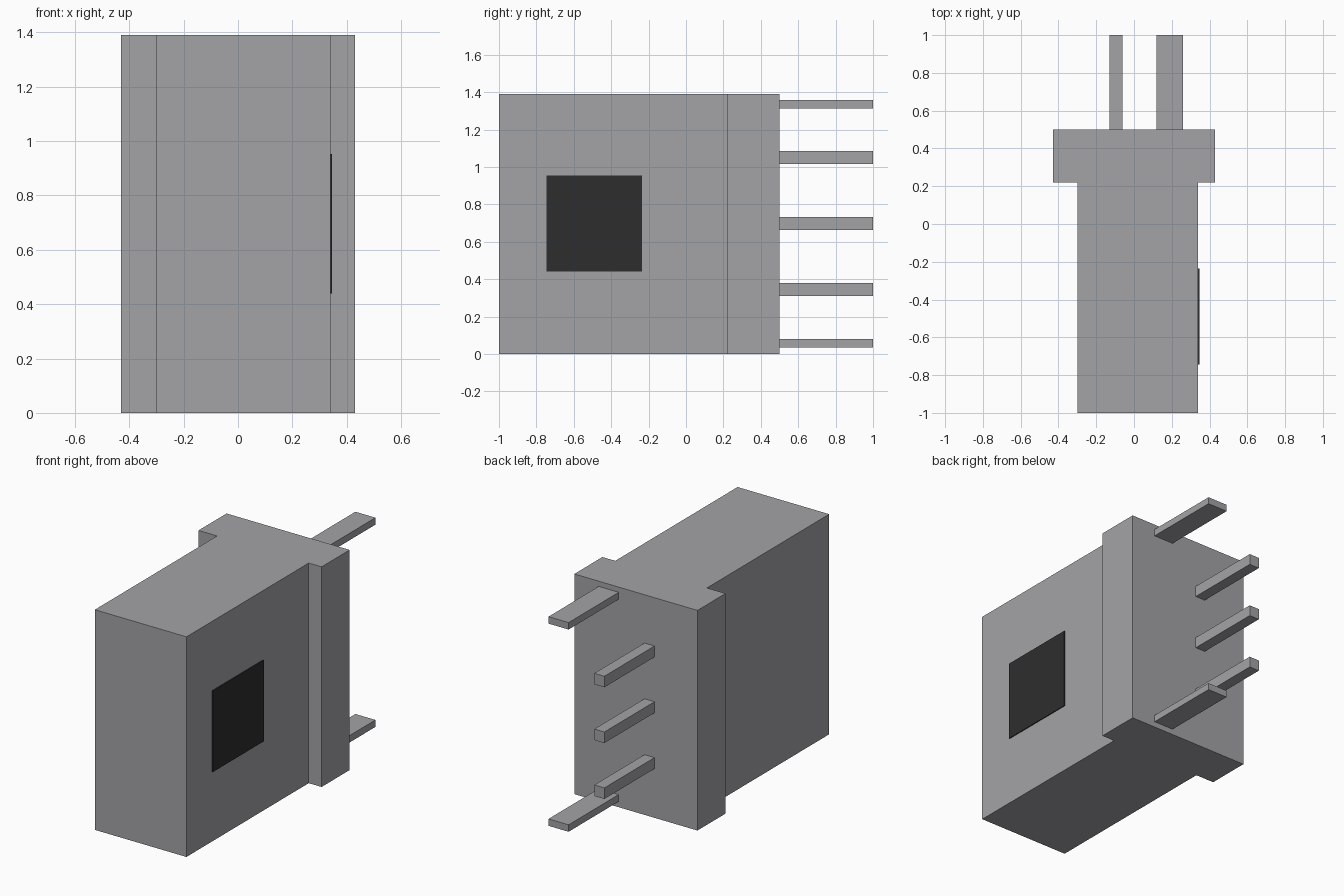
import bpy, bmesh

if "Cube" in bpy.data.objects:
    bpy.data.objects.remove(bpy.data.objects["Cube"])


def material(name, rgb):
    m = bpy.data.materials.new(name)
    m.diffuse_color = (*rgb, 1)
    m.use_nodes = True
    m.node_tree.nodes["Principled BSDF"].inputs["Base Color"].default_value = m.diffuse_color
    return m


GREY = material("housing_grey", (0.37, 0.37, 0.39))
BLACK = material("label_black", (0.027, 0.027, 0.027))


def prism(name, outline, z0, z1, mat):
    """Extrude an xy outline from z0 up to z1."""
    bm = bmesh.new()
    base = bm.faces.new([bm.verts.new((x, y, z0)) for x, y in outline])
    top = bmesh.ops.extrude_face_region(bm, geom=[base], use_keep_orig=True)
    verts = [v for v in top["geom"] if isinstance(v, bmesh.types.BMVert)]
    bmesh.ops.translate(bm, verts=verts, vec=(0, 0, z1 - z0))
    bmesh.ops.recalc_face_normals(bm, faces=bm.faces)
    mesh = bpy.data.meshes.new(name)
    bm.to_mesh(mesh)
    bm.free()
    mesh.materials.append(mat)
    obj = bpy.data.objects.new(name, mesh)
    bpy.context.collection.objects.link(obj)
    return obj


def box(name, x0, x1, y0, y1, z0, z1, mat):
    return prism(name, [(x0, y0), (x1, y0), (x1, y1), (x0, y1)], z0, z1, mat)


# Housing: deep block with a wider flange at the back
prism("housing", [(-0.30, -1), (0.34, -1), (0.34, 0.22), (0.43, 0.22),
                  (0.43, 0.5), (-0.43, 0.5), (-0.43, 0.22), (-0.30, 0.22)],
      0, 1.39, GREY)

# Dark square plate on the right side
box("side_plate", 0.339, 0.346, -0.745, -0.235, 0.44, 0.953, BLACK)

# Wide flat blades near the bottom and top
for i, z in enumerate((0.058, 1.335)):
    box(f"flat_blade_{i + 1}", 0.12, 0.26, 0.5, 1, z - 0.022, z + 0.022, GREY)

# Square pins in a row
for i, z in enumerate((0.345, 0.698, 1.05)):
    box(f"square_pin_{i + 1}", -0.13, -0.06, 0.5, 1, z - 0.035, z + 0.035, GREY)
